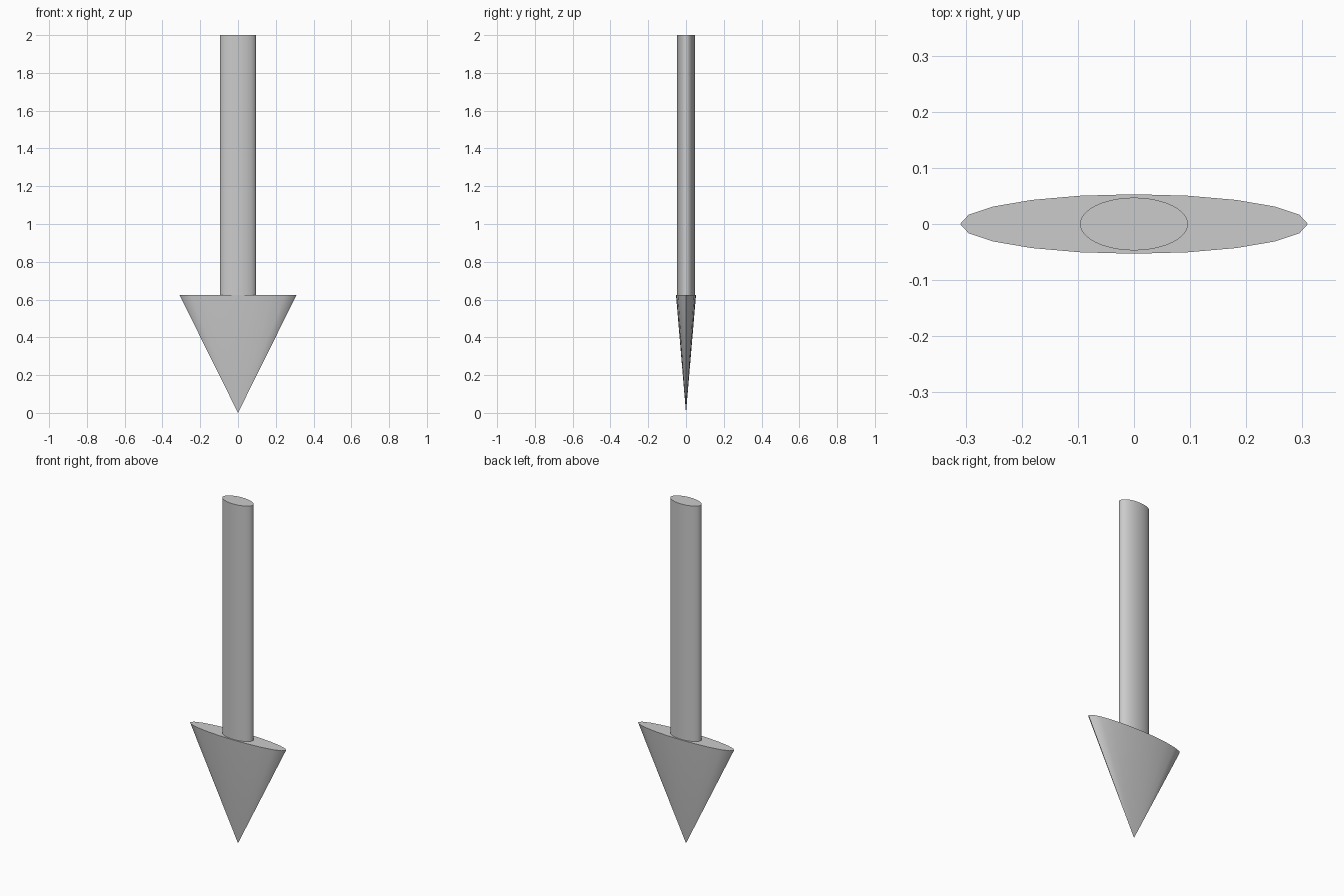
import bpy, math

if "Cube" in bpy.data.objects:
    bpy.data.objects.remove(bpy.data.objects["Cube"])


def elliptic_cone(name, sides, r_bottom, r_top, z0, z1, flatness):
    """Tapered solid between z0 and z1, squashed along y."""
    bpy.ops.mesh.primitive_cone_add(
        vertices=sides, radius1=r_bottom, radius2=r_top, depth=z1 - z0,
        location=(0, 0, (z0 + z1) / 2), rotation=(0, 0, math.pi / 2))
    ob = bpy.context.object
    ob.name = name
    bpy.ops.object.transform_apply(location=True, rotation=True, scale=True)
    ob.scale = (1, flatness, 1)
    bpy.ops.object.transform_apply(location=True, rotation=True, scale=True)
    bpy.ops.object.shade_smooth_by_angle(angle=math.radians(50))
    return ob


# Flat arrow head pointing down, tip on the ground
elliptic_cone("arrow_head", 20, 0.0, 0.31, 0.0, 0.625, 0.053 / 0.31)

# Oval shaft standing on the head
elliptic_cone("arrow_shaft", 48, 0.096, 0.096, 0.62, 2.0, 0.047 / 0.096)
